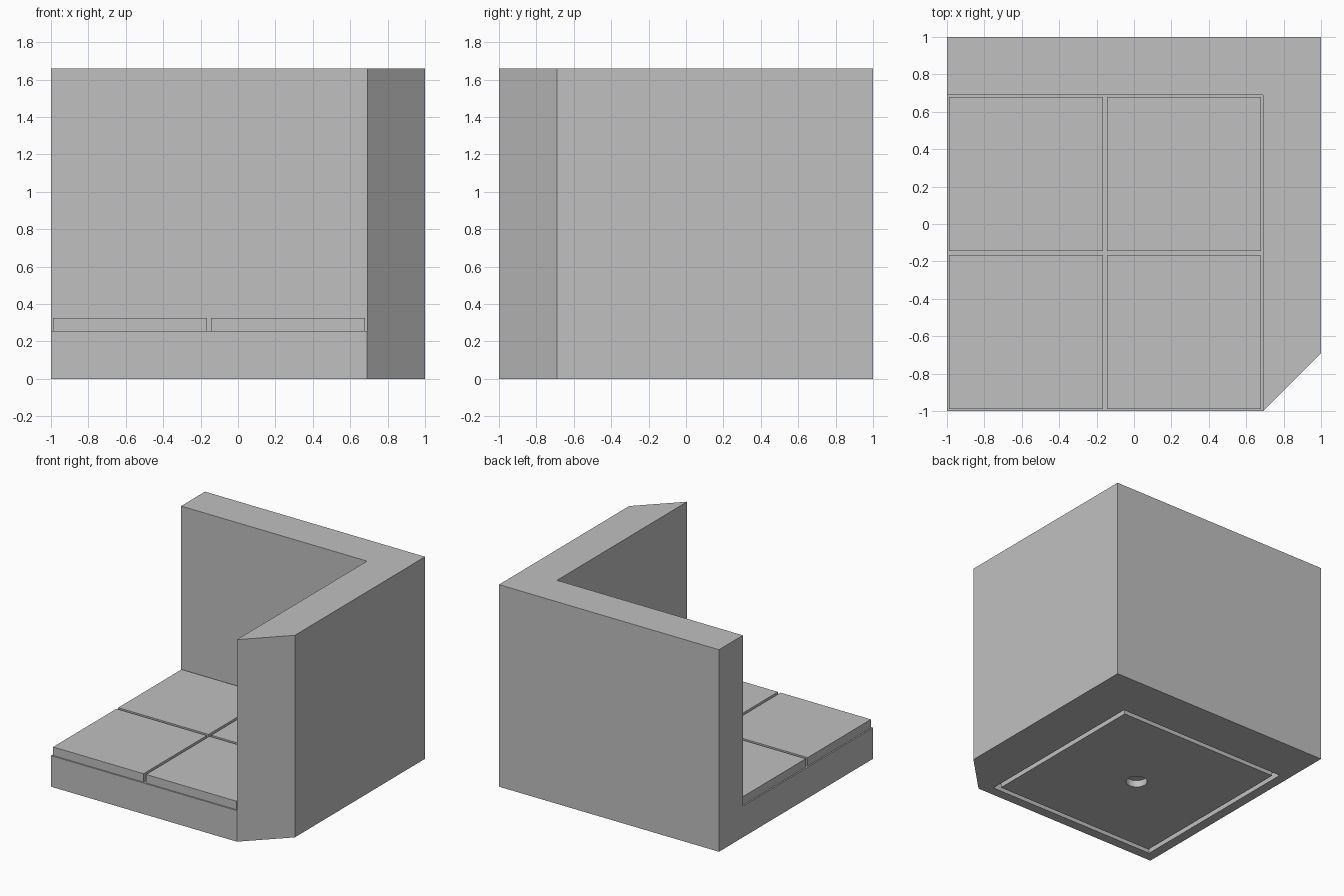
import bpy
import bmesh
import math

cube = bpy.data.objects.get("Cube")
if cube:
    bpy.data.objects.remove(cube, do_unlink=True)

EDGE = 0.69            # inner faces of the two walls
FLOOR_Z = 0.255
WALL_Z = 1.66
CELL = (EDGE + 1) / 2  # floor is split in two by two cells
MID = EDGE - CELL      # centre of the floor on both axes

stone = bpy.data.materials.new("grey_stone")
stone.use_nodes = True
colour = (0.53, 0.53, 0.53, 1)
stone.diffuse_color = colour
stone.node_tree.nodes["Principled BSDF"].inputs["Base Color"].default_value = colour


def prism(name, outline, z0, z1, helper=False):
    """Extrude an outline in the xy plane from z0 to z1."""
    bm = bmesh.new()
    face = bm.faces.new([bm.verts.new((x, y, z0)) for x, y in outline])
    top = bmesh.ops.extrude_face_region(bm, geom=[face])["geom"]
    verts = [v for v in top if isinstance(v, bmesh.types.BMVert)]
    bmesh.ops.translate(bm, verts=verts, vec=(0, 0, z1 - z0))
    bmesh.ops.recalc_face_normals(bm, faces=bm.faces)
    mesh = bpy.data.meshes.new(name)
    bm.to_mesh(mesh)
    bm.free()
    mesh.materials.append(stone)
    obj = bpy.data.objects.new(name, mesh)
    bpy.context.collection.objects.link(obj)
    if helper:
        obj.hide_render = True
        obj.display_type = 'WIRE'
    return obj


def square(cx, cy, half):
    return [(cx - half, cy - half), (cx + half, cy - half),
            (cx + half, cy + half), (cx - half, cy + half)]


def cut(target, cutter):
    mod = target.modifiers.new("cut", 'BOOLEAN')
    mod.operation = 'DIFFERENCE'
    mod.solver = 'EXACT'
    mod.object = cutter
    bpy.context.view_layer.objects.active = target
    bpy.ops.object.modifier_apply(modifier=mod.name)
    bpy.data.objects.remove(cutter, do_unlink=True)


# Corner wall with its chamfered front end
prism("corner_wall", [(EDGE, -1), (1, -EDGE), (1, 1), (-1, 1), (-1, EDGE), (EDGE, EDGE)],
      0, WALL_Z)

# Floor slab
floor = prism("floor_slab", square(MID, MID, CELL), 0, FLOOR_Z)

# Square groove in the underside
groove = prism("groove_cutter", square(MID, MID, 0.765), -0.05, 0.06, True)
cut(groove, prism("groove_core", square(MID, MID, 0.725), -0.1, 0.1, True))
cut(floor, groove)

# Round socket in the middle of the underside
ring = [(MID + 0.08 * math.cos(a), MID + 0.08 * math.sin(a))
        for a in (math.tau * i / 32 for i in range(32))]
cut(floor, prism("socket_cutter", ring, -0.05, 0.055, True))

# Four raised floor tiles with narrow joints
for row, depth in enumerate(("front", "back")):
    for col, side in enumerate(("right", "left")):
        centre = [-1 + CELL * (i + 0.5) for i in (col, row)]
        prism(f"{depth}_{side}_tile", square(*centre, 0.411), FLOOR_Z, 0.325)
